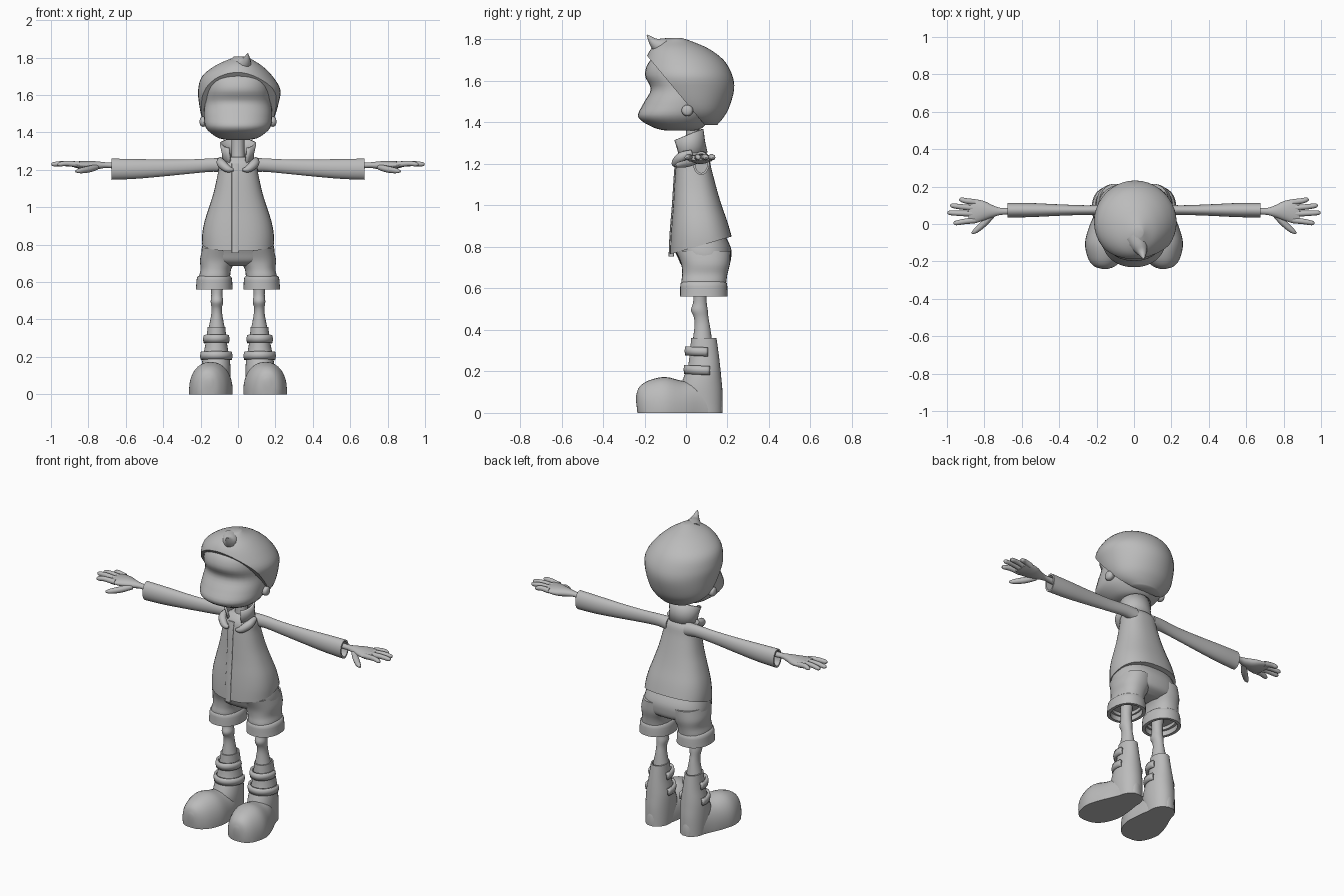
import bpy, bmesh, math
from mathutils import Vector

grey = bpy.data.materials.new("plain_grey")
grey.diffuse_color = (0.5, 0.5, 0.5, 1)


def finish(ob, mirror=False, angle=50):
    """Material, smooth shading and optional mirroring across x."""
    ob.data.materials.append(grey)
    bpy.ops.object.select_all(action='DESELECT')
    ob.select_set(True)
    bpy.context.view_layer.objects.active = ob
    bpy.ops.object.shade_smooth_by_angle(angle=math.radians(angle))
    if mirror:
        ob.modifiers.new("mirror", 'MIRROR').use_mirror_merge = False
    return ob


def to_object(name, bm, mirror=False):
    bmesh.ops.recalc_face_normals(bm, faces=bm.faces)
    me = bpy.data.meshes.new(name)
    bm.to_mesh(me)
    bm.free()
    ob = bpy.data.objects.new(name, me)
    bpy.context.collection.objects.link(ob)
    return finish(ob, mirror)


def smooth_rows(rows, steps):
    """Catmull-Rom interpolation between section rows."""
    out = []
    for i in range(len(rows) - 1):
        p = [rows[max(0, i - 1)], rows[i], rows[i + 1], rows[min(len(rows) - 1, i + 2)]]
        for s in range(steps):
            t = s / steps
            out.append([0.5 * (2 * b + (c - a) * t + (2 * a - 5 * b + 4 * c - d) * t * t
                               + (3 * b - a - 3 * c + d) * t ** 3) for a, b, c, d in zip(*p)])
    return out + [list(rows[-1])]


def loft(name, rows, axis='z', n=32, steps=4, p=2.0, lip=None, cut=None, mirror=False):
    """Rows are (position on axis, min a, max a, min b, max b) of a rounded section.
    lip = (depth, wall) folds the last end inward; cut = (point, normal) trims and caps."""
    rows = smooth_rows(rows, steps)
    if lip:
        t, a0, a1, b0, b1 = rows[-1]
        w = lip[1]
        rows += [[t, a0 + w, a1 - w, b0 + w, b1 - w], [t + lip[0], a0 + w, a1 - w, b0 + w, b1 - w]]
    bm = bmesh.new()
    rings = []
    for t, a0, a1, b0, b1 in rows:
        ring = []
        for k in range(n):
            c, s = math.cos(2 * math.pi * k / n), math.sin(2 * math.pi * k / n)
            a = (a0 + a1) / 2 + (a1 - a0) / 2 * math.copysign(abs(c) ** (2 / p), c)
            b = (b0 + b1) / 2 + (b1 - b0) / 2 * math.copysign(abs(s) ** (2 / p), s)
            ring.append(bm.verts.new({'x': (t, a, b), 'y': (a, t, b), 'z': (a, b, t)}[axis]))
        rings.append(ring)
    for r, q in zip(rings, rings[1:]):
        for k in range(n):
            bm.faces.new((r[k], r[(k + 1) % n], q[(k + 1) % n], q[k]))
    bm.faces.new(rings[0])
    bm.faces.new(rings[-1])
    if cut:
        bmesh.ops.bisect_plane(bm, geom=bm.verts[:] + bm.edges[:] + bm.faces[:],
                               plane_co=cut[0], plane_no=cut[1], clear_inner=True)
        bmesh.ops.holes_fill(bm, edges=[e for e in bm.edges if e.is_boundary], sides=0)
    return to_object(name, bm, mirror)


def tube(name, points, mirror=False):
    """Tapered round tube through points (x, y, z, radius)."""
    cu = bpy.data.curves.new(name, 'CURVE')
    cu.dimensions, cu.bevel_depth, cu.bevel_resolution = '3D', 1.0, 3
    cu.use_fill_caps = True
    sp = cu.splines.new('POLY')
    pts = smooth_rows(points, 4)
    sp.points.add(len(pts) - 1)
    for sp_pt, q in zip(sp.points, pts):
        sp_pt.co, sp_pt.radius = (*q[:3], 1), q[3]
    ob = bpy.data.objects.new(name, cu)
    bpy.context.collection.objects.link(ob)
    bpy.ops.object.select_all(action='DESELECT')
    ob.select_set(True)
    bpy.context.view_layer.objects.active = ob
    bpy.ops.object.convert(target='MESH')
    return finish(bpy.context.object, mirror)


def band(name, rows, start, end, thick, mirror=False, n=24):
    """Open curved strip; rows are (cx, cy, z, rx, ry, tilt), angles in degrees."""
    bm = bmesh.new()
    grid = []
    for cx, cy, z, rx, ry, tilt in rows:
        line = []
        for k in range(n + 1):
            a = math.radians(start + (end - start) * k / n)
            y = ry * math.sin(a)
            line.append(bm.verts.new((cx + rx * math.cos(a), cy + y, z + tilt * y)))
        grid.append(line)
    for r, q in zip(grid, grid[1:]):
        for k in range(n):
            bm.faces.new((r[k], r[k + 1], q[k + 1], q[k]))
    ob = to_object(name, bm, mirror)
    mod = ob.modifiers.new("thickness", 'SOLIDIFY')
    mod.thickness, mod.offset = thick, 0
    return ob


# Head with bulging muzzle and blank face
loft("head", [(1.36, -.06, .06, -.09, .04), (1.375, -.115, .115, -.155, .08),
              (1.425, -.172, .172, -.23, .12), (1.49, -.183, .183, -.206, .15),
              (1.56, -.178, .178, -.17, .15), (1.63, -.172, .172, -.198, .15),
              (1.70, -.155, .155, -.172, .12), (1.74, -.08, .08, -.1, .06)], p=2.2)
loft("ear", [(.165, -.015, .03, 1.44, 1.475), (.185, -.022, .035, 1.43, 1.485),
             (.2, -.015, .028, 1.436, 1.48), (.205, 0, .015, 1.45, 1.465)], 'x', 16, mirror=True)

# Hair cap trimmed along a slanted hairline, with a pointed tuft
loft("hair", [(1.388, -.09, .09, .04, .15), (1.42, -.15, .15, -.05, .178),
              (1.47, -.19, .19, -.12, .207), (1.56, -.209, .218, -.19, .232),
              (1.63, -.213, .226, -.207, .222), (1.70, -.192, .185, -.195, .182),
              (1.755, -.125, .13, -.168, .11), (1.79, -.05, .075, -.12, .03),
              (1.807, .0, .05, -.07, -.02)], n=40,
     cut=((0, -.17, 1.70), (0, 1.2, 1)))
tube("hair_tuft", [(.0, -.07, 1.75, .06), (.03, -.12, 1.765, .045),
                   (.045, -.155, 1.785, .024), (.052, -.187, 1.822, .003)])

# Neck and open collar
loft("neck", [(1.2, -.04, .04, -.01, .07), (1.3, -.034, .034, .0, .065), (1.4, -.034, .034, .0, .065)], n=20)
band("collar", [(0, .032, 1.235, .078, .066, .3), (0, .02, 1.285, .08, .066, .35),
                (0, .008, 1.34, .092, .07, .4)], -58, 238, .012)
tube("lapel", [(.025, -.055, 1.2, .008), (.055, -.05, 1.205, .02),
               (.09, -.02, 1.235, .024), (.095, .03, 1.255, .014)], True)

# Jacket body with slanted hem and front placket
jacket = [(.70, -.19, .19, -.078, .245), (.78, -.193, .193, -.077, .237), (.85, -.192, .192, -.074, .22),
          (.92, -.18, .18, -.069, .2), (1.0, -.155, .155, -.062, .172), (1.08, -.13, .13, -.057, .148),
          (1.18, -.108, .108, -.05, .122), (1.235, -.1, .1, -.04, .11), (1.27, -.06, .06, -.015, .085)]
loft("jacket", jacket, p=2.4, cut=((0, -.077, .765), (0, -.286, 1)))
loft("placket", [(max(r[0], .755), -.034, .004, r[3] - .006, r[3] + .02) for r in jacket[:-1]], n=16, p=6)

# Sleeves with hollow ends
loft("sleeve", [(.06, .04, .11, 1.18, 1.262), (.13, .048, .105, 1.19, 1.262), (.25, .049, .1, 1.18, 1.256),
                (.4, .044, .105, 1.165, 1.255), (.55, .037, .112, 1.152, 1.258),
                (.675, .034, .113, 1.147, 1.26)], 'x', lip=(-.05, .01), mirror=True)

# Hands
loft("palm", [(.6, .05, .092, 1.2, 1.24), (.70, .05, .085, 1.21, 1.24), (.75, .038, .098, 1.203, 1.245),
              (.80, .02, .122, 1.2, 1.248), (.85, .004, .132, 1.207, 1.246),
              (.885, .003, .13, 1.216, 1.242)], 'x', 20, mirror=True)
fingers = {"little": (.117, .935, .13), "ring": (.085, .982, .098),
           "middle": (.054, .997, .06), "index": (.02, .965, .005)}
for name, (y0, x1, y1) in fingers.items():
    tube(name + "_finger", [(.85, y0, 1.228, .016), ((.86 + x1) / 2, (y0 + y1) / 2, 1.234, .0145),
                            (x1 - .012, y1, 1.23, .012), (x1, y1, 1.228, .004)], True)
tube("thumb", [(.755, .05, 1.215, .015), (.80, .005, 1.203, .018),
               (.845, -.035, 1.195, .014), (.868, -.05, 1.192, .005)], True)

# Shorts with turned-up cuffs
loft("shorts_seat", [(.87, -.17, .17, -.04, .18), (.80, -.19, .19, -.058, .215), (.75, -.195, .195, -.04, .218),
                     (.71, -.18, .18, -.02, .205), (.685, -.09, .09, .02, .16)], p=2.4)
loft("shorts_leg", [(.78, .005, .19, -.05, .215), (.72, .012, .203, -.024, .212), (.67, .036, .2, -.018, .2),
                    (.63, .042, .208, -.022, .194), (.59, .042, .208, -.015, .19)], p=2.3, lip=(.06, .015), mirror=True)
loft("shorts_cuff", [(.635, .045, .205, -.012, .185), (.625, .034, .219, -.026, .197),
                     (.59, .03, .223, -.028, .2), (.56, .029, .226, -.029, .201)], steps=2, p=2.2,
     lip=(.05, .018), mirror=True)

# Thin legs with knees
loft("leg", [(.66, .075, .15, .03, .115), (.58, .08, .145, .035, .1), (.53, .083, .143, .034, .1),
             (.495, .079, .146, .024, .105), (.46, .086, .142, .038, .108), (.42, .083, .144, .041, .115),
             (.35, .07, .158, .033, .126)], n=20, mirror=True)

# Boots: toe-heavy foot, shaft and front straps
loft("boot_foot", [(-.24, .14, .17, .05, .085), (-.225, .1, .215, -.04, .125), (-.18, .058, .247, -.11, .156),
                   (-.1, .03, .262, -.14, .173), (-.01, .033, .238, -.13, .153), (.07, .045, .203, -.12, .155),
                   (.14, .065, .175, -.1, .14), (.177, .1, .14, -.03, .07)], 'y', 32, p=2.2,
     cut=((0, 0, 0), (0, 0, 1)), mirror=True)
loft("boot_shaft", [(0, .045, .19, -.0, .177), (.1, .04, .195, -.03, .176), (.17, .042, .192, -.012, .17),
                    (.22, .05, .184, .008, .165), (.28, .06, .172, .018, .158), (.36, .068, .162, .025, .147)],
     p=2.1, lip=(-.02, .008), mirror=True)
for name, z, rx, ry, cy in (("upper", .295, .06, .075, .078), ("lower", .205, .076, .086, .084)):
    band(name + "_strap", [(.116, cy, z - .02, rx, ry, -.05), (.116, cy, z, rx + .005, ry + .003, -.05),
                           (.116, cy, z + .02, rx, ry, -.05)], -200, 20, .014, True)
